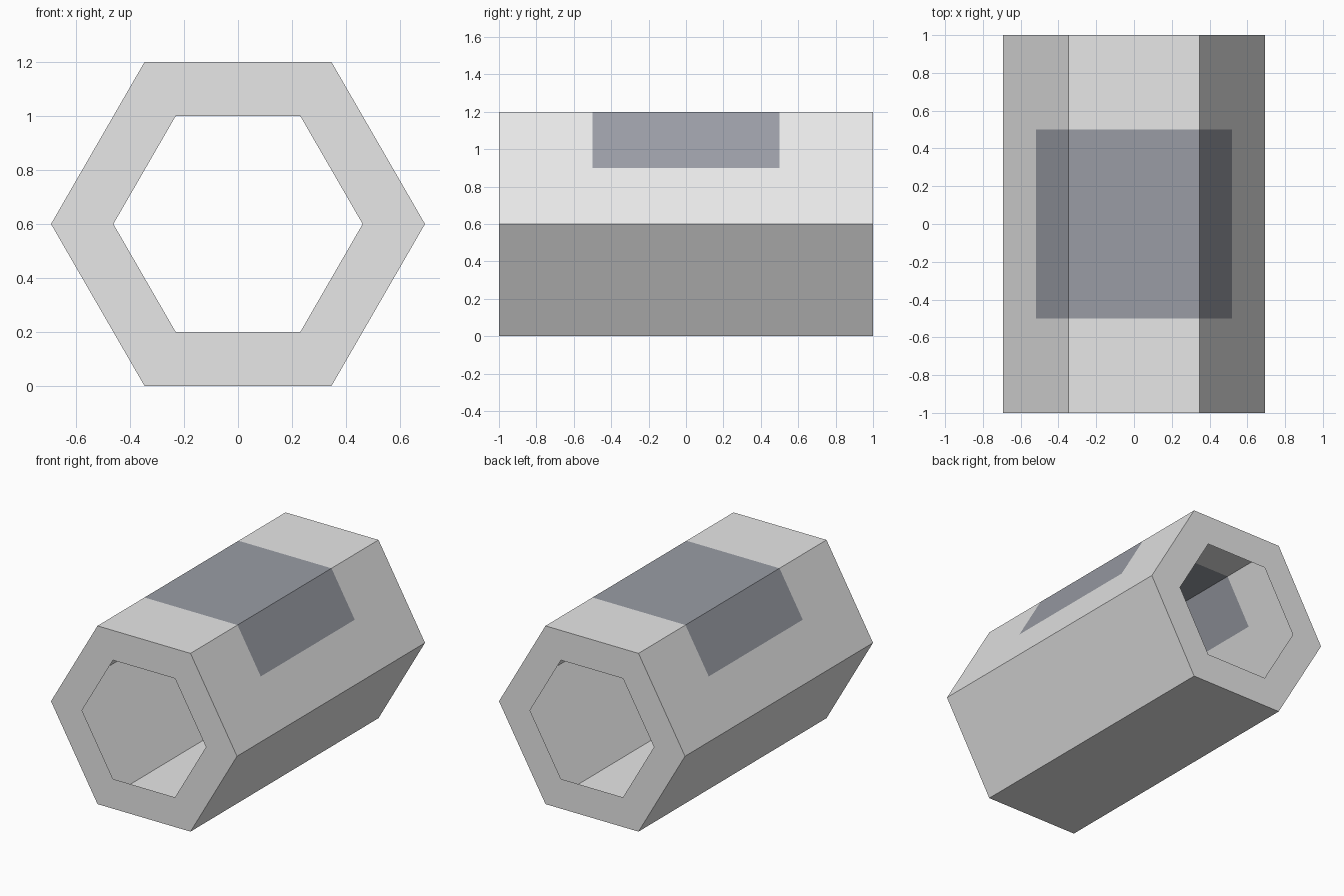
import bpy
import bmesh
from math import cos, sin, pi
from mathutils import Vector

cube = bpy.data.objects.get("Cube")
if cube:
    bpy.data.objects.remove(cube, do_unlink=True)

APOTHEM = 0.6        # hexagon centre to flat side
HOLE_APOTHEM = 0.4   # end opening centre to flat side
HALF_LENGTH = 1.0
WINDOW_HALF = 0.5    # window half length along y
WINDOW_SILL = 0.9    # height of the window's lower edge


def flat_material(name, colour):
    mat = bpy.data.materials.new(name)
    mat.use_nodes = True
    mat.diffuse_color = (*colour, 1)
    bsdf = next(n for n in mat.node_tree.nodes if n.type == 'BSDF_PRINCIPLED')
    bsdf.inputs["Base Color"].default_value = (*colour, 1)
    bsdf.inputs["Roughness"].default_value = 0.6
    return mat


def hexagon(bm, apothem, y):
    r = apothem / cos(pi / 6)
    return [bm.verts.new((r * cos(k * pi / 3), y, APOTHEM + r * sin(k * pi / 3)))
            for k in range(6)]


def bridge(bm, loop_a, loop_b):
    for k in range(6):
        n = (k + 1) % 6
        bm.faces.new((loop_a[k], loop_b[k], loop_b[n], loop_a[n]))


def make_object(name, bm, materials):
    mesh = bpy.data.meshes.new(name)
    bm.to_mesh(mesh)
    bm.free()
    for mat in materials:
        mesh.materials.append(mat)
    obj = bpy.data.objects.new(name, mesh)
    bpy.context.collection.objects.link(obj)
    return obj


def cut(bm, faces, point, normal):
    geom = set(faces)
    for f in faces:
        geom.update(f.edges)
        geom.update(f.verts)
    bmesh.ops.bisect_plane(bm, geom=list(geom), plane_co=point, plane_no=normal)


light_grey = flat_material("light grey", (0.8, 0.8, 0.8))
window_grey = flat_material("window blue grey", (0.32, 0.335, 0.375))

# Hexagonal thin outer wall
bm = bmesh.new()
bridge(bm, hexagon(bm, APOTHEM, -HALF_LENGTH), hexagon(bm, APOTHEM, HALF_LENGTH))

# Window band cut into the top and the two upper sides
upper = [f for f in bm.faces if f.calc_center_median().z > APOTHEM]
cut(bm, upper, Vector((0, -WINDOW_HALF, 0)), Vector((0, 1, 0)))
upper = [f for f in bm.faces if f.calc_center_median().z > APOTHEM]
cut(bm, upper, Vector((0, WINDOW_HALF, 0)), Vector((0, 1, 0)))
middle = [f for f in bm.faces if f.calc_center_median().z > APOTHEM
          and abs(f.calc_center_median().y) < WINDOW_HALF]
cut(bm, middle, Vector((0, 0, WINDOW_SILL)), Vector((0, 0, 1)))
for f in bm.faces:
    c = f.calc_center_median()
    f.material_index = int(c.z > WINDOW_SILL and abs(c.y) < WINDOW_HALF)
make_object("outer_wall", bm, [light_grey, window_grey])

# Flat end rings around the openings
for name, side in (("front_end_ring", -1), ("back_end_ring", 1)):
    bm = bmesh.new()
    outer = hexagon(bm, APOTHEM, side * HALF_LENGTH)
    inner = hexagon(bm, HOLE_APOTHEM, side * HALF_LENGTH)
    if side < 0:
        bridge(bm, inner, outer)
    else:
        bridge(bm, outer, inner)
    make_object(name, bm, [light_grey])
